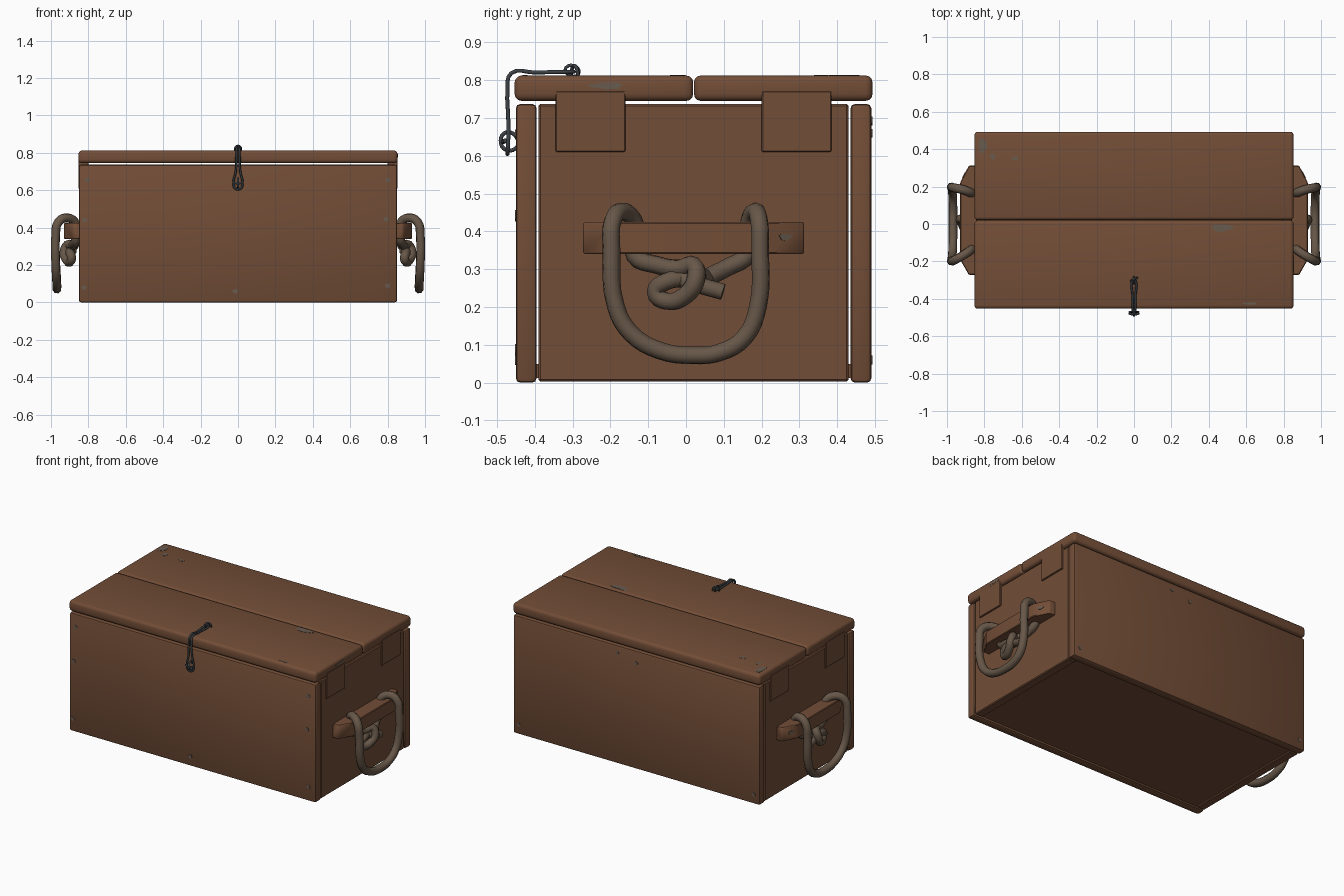
import bpy, bmesh, math, random
from mathutils import Matrix, Vector

random.seed(4)
if "Cube" in bpy.data.objects:
    bpy.data.objects.remove(bpy.data.objects["Cube"], do_unlink=True)


def material(name, rgb):
    m = bpy.data.materials.new(name)
    m.use_nodes = True
    m.diffuse_color = (*rgb, 1)
    bsdf = m.node_tree.nodes["Principled BSDF"]
    bsdf.inputs["Base Color"].default_value = (*rgb, 1)
    bsdf.inputs["Roughness"].default_value = 0.8
    return m


WOOD = material("brown wood", (0.17, 0.075, 0.038))
ROPE = material("rope", (0.135, 0.095, 0.065))
IRON = material("dark iron", (0.045, 0.053, 0.06))
WORN = material("worn grey wood", (0.14, 0.105, 0.078))


def finish(name, bm, mat, smooth=True):
    bmesh.ops.recalc_face_normals(bm, faces=bm.faces[:])
    me = bpy.data.meshes.new(name)
    bm.to_mesh(me)
    bm.free()
    me.materials.append(mat)
    ob = bpy.data.objects.new(name, me)
    bpy.context.collection.objects.link(ob)
    if smooth:
        bpy.ops.object.select_all(action='DESELECT')
        ob.select_set(True)
        bpy.context.view_layer.objects.active = ob
        bpy.ops.object.shade_smooth_by_angle(angle=math.radians(35))


def board(name, x, y, z, bevel=0.01, segments=2):
    """Bevelled plank given by its (min, max) ranges."""
    bm = bmesh.new()
    size = [r[1] - r[0] for r in (x, y, z)]
    mid = [(r[0] + r[1]) / 2 for r in (x, y, z)]
    bmesh.ops.create_cube(bm, size=1, matrix=Matrix.Translation(mid) @ Matrix.Diagonal((*size, 1)))
    if bevel:
        bmesh.ops.bevel(bm, geom=bm.edges[:], offset=bevel, segments=segments,
                        profile=0.5, affect='EDGES')
    finish(name, bm, WOOD)


def cord(name, points, radius, mat, closed=False, sides=2):
    """Round cord through the given points."""
    cu = bpy.data.curves.new(name, 'CURVE')
    cu.dimensions = '3D'
    cu.bevel_depth = radius
    cu.bevel_resolution = sides
    cu.resolution_u = 4
    cu.use_fill_caps = True
    sp = cu.splines.new('BEZIER')
    sp.bezier_points.add(len(points) - 1)
    for bp, p in zip(sp.bezier_points, points):
        bp.co = p
        bp.handle_left_type = bp.handle_right_type = 'AUTO'
    sp.use_cyclic_u = closed
    cu.materials.append(mat)
    ob = bpy.data.objects.new(name, cu)
    bpy.context.collection.objects.link(ob)


def worn_spot(center, normal, width, height):
    """Thin irregular plate of bare wood lying on a surface."""
    bm = bmesh.new()
    bmesh.ops.create_cone(bm, cap_ends=True, segments=10, radius1=1, radius2=1, depth=0.005)
    phase = random.uniform(0, math.tau)
    for v in bm.verts:
        k = 0.9 + 0.15 * math.sin(3 * math.atan2(v.co.y, v.co.x) + phase)
        v.co.x *= k * width / 2
        v.co.y *= k * height / 2
    n = Vector(normal)
    up = Vector((0, 1, 0)) if abs(n.z) > 0.5 else Vector((0, 0, 1))
    right = up.cross(n)
    rot = Matrix((right, up, n)).transposed().to_4x4()
    bmesh.ops.transform(bm, matrix=Matrix.Translation(center) @ rot, verts=bm.verts[:])
    finish("worn_spot", bm, WORN, False)


# Chest body: long boards and floor
board("front_board", (-0.85, 0.85), (-0.45, -0.395), (0, 0.737), 0.012)
board("back_board", (-0.85, 0.85), (0.435, 0.49), (0, 0.737), 0.012)
board("floor", (-0.84, 0.84), (-0.40, 0.44), (0.012, 0.05), 0)

# Lid: two planks meeting in the middle
board("lid_front_plank", (-0.853, 0.853), (-0.453, 0.019), (0.745, 0.812), 0.018, 3)
board("lid_back_plank", (-0.853, 0.853), (0.021, 0.493), (0.745, 0.812), 0.018, 3)

for s, side in ((-1, "right"), (1, "left")):
    def span(a, b):
        return sorted((s * a, s * b))

    board(side + "_end_panel", span(0.79, 0.845), (-0.39, 0.43), (0.003, 0.737), 0.005, 1)

    # Battens reaching up into the lid edge
    for y0, y1 in ((-0.345, -0.16), (0.20, 0.385)):
        board(side + "_lid_batten", span(0.80, 0.854), (y0, y1), (0.61, 0.772), 0.003, 1)

    # Handle cleat with sloping ends
    bm = bmesh.new()
    outline = [(0.84, -0.272), (0.883, -0.272), (0.93, -0.19),
               (0.93, 0.22), (0.883, 0.312), (0.84, 0.312)]
    face = bm.faces.new([bm.verts.new((s * x, y, 0.34)) for x, y in outline])
    new = bmesh.ops.extrude_face_region(bm, geom=[face])["geom"]
    bmesh.ops.translate(bm, vec=(0, 0, 0.085), verts=[v for v in new if isinstance(v, bmesh.types.BMVert)])
    bmesh.ops.recalc_face_normals(bm, faces=bm.faces[:])
    bmesh.ops.bevel(bm, geom=bm.edges[:], offset=0.004, segments=1, profile=0.5, affect='EDGES')
    finish(side + "_handle_cleat", bm, WOOD)

    # Rope grip: hangs in front of the cleat, wraps over it, knotted below
    grip = [(0.90, 0.06, 0.28), (0.875, 0.11, 0.305), (0.868, 0.165, 0.34),
            (0.868, 0.165, 0.42), (0.91, 0.182, 0.452), (0.96, 0.193, 0.43),
            (0.975, 0.196, 0.35), (0.974, 0.19, 0.20), (0.97, 0.155, 0.12),
            (0.968, 0.09, 0.08), (0.968, 0.02, 0.072), (0.968, -0.07, 0.085),
            (0.97, -0.145, 0.13), (0.974, -0.185, 0.20), (0.975, -0.197, 0.35),
            (0.96, -0.193, 0.43), (0.91, -0.165, 0.452), (0.868, -0.135, 0.42),
            (0.868, -0.135, 0.335), (0.88, -0.08, 0.312), (0.89, -0.02, 0.302),
            (0.91, 0.02, 0.31), (0.93, 0.025, 0.27), (0.92, 0.0, 0.232),
            (0.90, -0.05, 0.215), (0.89, -0.08, 0.24), (0.90, -0.05, 0.268), (0.885, 0.01, 0.275)]
    cord(side + "_rope_grip", [(s * x, y, z) for x, y, z in grip], 0.024, ROPE)
    tail = [(0.885, 0.05, 0.29), (0.89, -0.01, 0.28), (0.905, 0.03, 0.26), (0.91, 0.098, 0.24)]
    cord(side + "_rope_tail", [(s * x, y, z) for x, y, z in tail], 0.023, ROPE)
    worn_spot((s * 0.909, 0.262, 0.385), Vector((s * 0.89, 0.46, 0)).normalized(), 0.04, 0.02)

# Hasp: narrow wire loop bent over the lid edge
half = [(0.006, -0.30, 0.822), (0.007, -0.40, 0.82), (0.008, -0.462, 0.818),
        (0.009, -0.472, 0.77), (0.012, -0.47, 0.70), (0.024, -0.47, 0.64), (0.015, -0.472, 0.61)]
loop = half + [(-x, y, z) for x, y, z in reversed(half)]
cord("hasp_loop", loop, 0.006, IRON, True, 1)

# Staples holding and catching the hasp
cord("lid_staple", [(-0.015, -0.305, 0.805), (-0.013, -0.30, 0.833), (0.013, -0.29, 0.833),
                    (0.015, -0.285, 0.805)], 0.005, IRON, False, 1)
cord("hasp_eye", [(0, -0.285, 0.815), (0, -0.29, 0.835), (0, -0.318, 0.832), (0, -0.312, 0.815)],
     0.005, IRON, True, 1)
cord("catch_ring", [(0, -0.445, 0.645), (0, -0.475, 0.662), (0, -0.49, 0.64),
                    (0, -0.475, 0.615), (0, -0.445, 0.625)], 0.006, IRON, True, 1)
cord("catch_pin", [(-0.028, -0.478, 0.64), (0, -0.484, 0.636), (0.028, -0.478, 0.64)], 0.006, IRON, False, 1)

# Worn spots on the front, back and lid
for x, z in ((-0.805, 0.655), (-0.82, 0.44), (-0.825, 0.08), (0.80, 0.655),
             (0.79, 0.445), (0.80, 0.09), (-0.015, 0.06)):
    worn_spot((x, -0.45, z), (0, -1, 0), 0.03, 0.028)
for x, z in ((0.0, 0.66), (0.13, 0.69), (0.81, 0.06), (-0.81, 0.06)):
    worn_spot((x, 0.49, z), (0, 1, 0), 0.025, 0.025)
for x, y, w, h in ((0.47, -0.02, 0.13, 0.045), (-0.81, 0.42, 0.05, 0.09),
                   (-0.755, 0.36, 0.03, 0.04), (-0.635, 0.35, 0.04, 0.025), (0.62, -0.425, 0.09, 0.015)):
    worn_spot((x, y, 0.811), (0, 0, 1), w, h)
worn_spot((0.852, -0.21, 0.785), (1, 0, 0), 0.1, 0.02)
